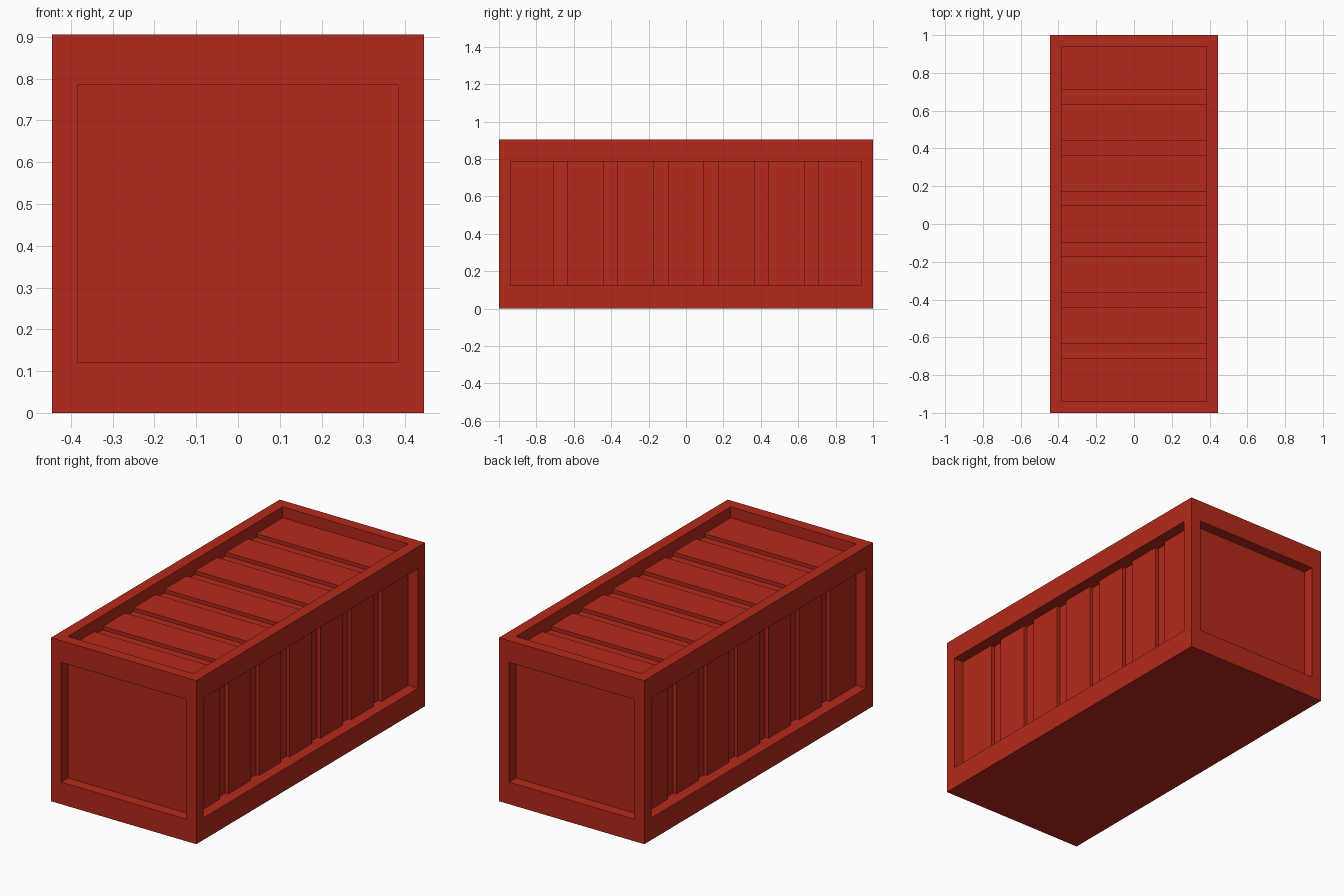
import bpy

if "Cube" in bpy.data.objects:
    bpy.data.objects.remove(bpy.data.objects["Cube"])

W, L, H = 0.445, 1.0, 0.905       # half width, half length, height
OX, OY = 0.3835, 0.939            # half openings of the frame
Z0, Z1 = 0.122, 0.785             # side and end opening heights
D, G = 0.0605, 0.02               # panel recess depth, extra groove depth
OUT = 0.1                         # cutter overshoot

paint = bpy.data.materials.new("red_paint")
paint.diffuse_color = (0.46, 0.022, 0.010, 1)
paint.use_nodes = True
paint.node_tree.nodes["Principled BSDF"].inputs["Base Color"].default_value = paint.diffuse_color


def box(name, x, y, z):
    bpy.ops.mesh.primitive_cube_add(size=1, location=[(a + b) / 2 for a, b in (x, y, z)])
    ob = bpy.context.object
    ob.name = name
    ob.scale = [b - a for a, b in (x, y, z)]
    bpy.ops.object.transform_apply(location=False, rotation=False, scale=True)
    return ob


# container body
body = box("container_body", (-W, W), (-L, L), (0, H))
body.data.materials.append(paint)

cutters = []


def side_and_top_cut(name, y, depth):
    """Cut the same y span into the left, right and top faces."""
    cutters.append(box(name + "_right", (W - depth, W + OUT), y, (Z0, Z1)))
    cutters.append(box(name + "_left", (-W - OUT, -W + depth), y, (Z0, Z1)))
    cutters.append(box(name + "_top", (-OX, OX), y, (H - depth, H + OUT)))


# recessed panels inside the frame
side_and_top_cut("panel_recess", (-OY, OY), D)
cutters.append(box("front_recess", (-OX, OX), (-L - OUT, -L + D), (Z0, Z1)))
cutters.append(box("back_recess", (-OX, OX), (L - D, L + OUT), (Z0, Z1)))

# corrugation grooves
for i in range(6):
    c = (i - 2.5) * 0.2685
    side_and_top_cut("groove", (c - 0.0375, c + 0.0375), D + G)

# carve and discard the cutters
for c in cutters:
    m = body.modifiers.new("cut", 'BOOLEAN')
    m.operation, m.solver, m.object = 'DIFFERENCE', 'EXACT', c
    c.hide_render = True
bpy.context.view_layer.objects.active = body
for m in list(body.modifiers):
    bpy.ops.object.modifier_apply(modifier=m.name)
for c in cutters:
    bpy.data.objects.remove(c, do_unlink=True)
